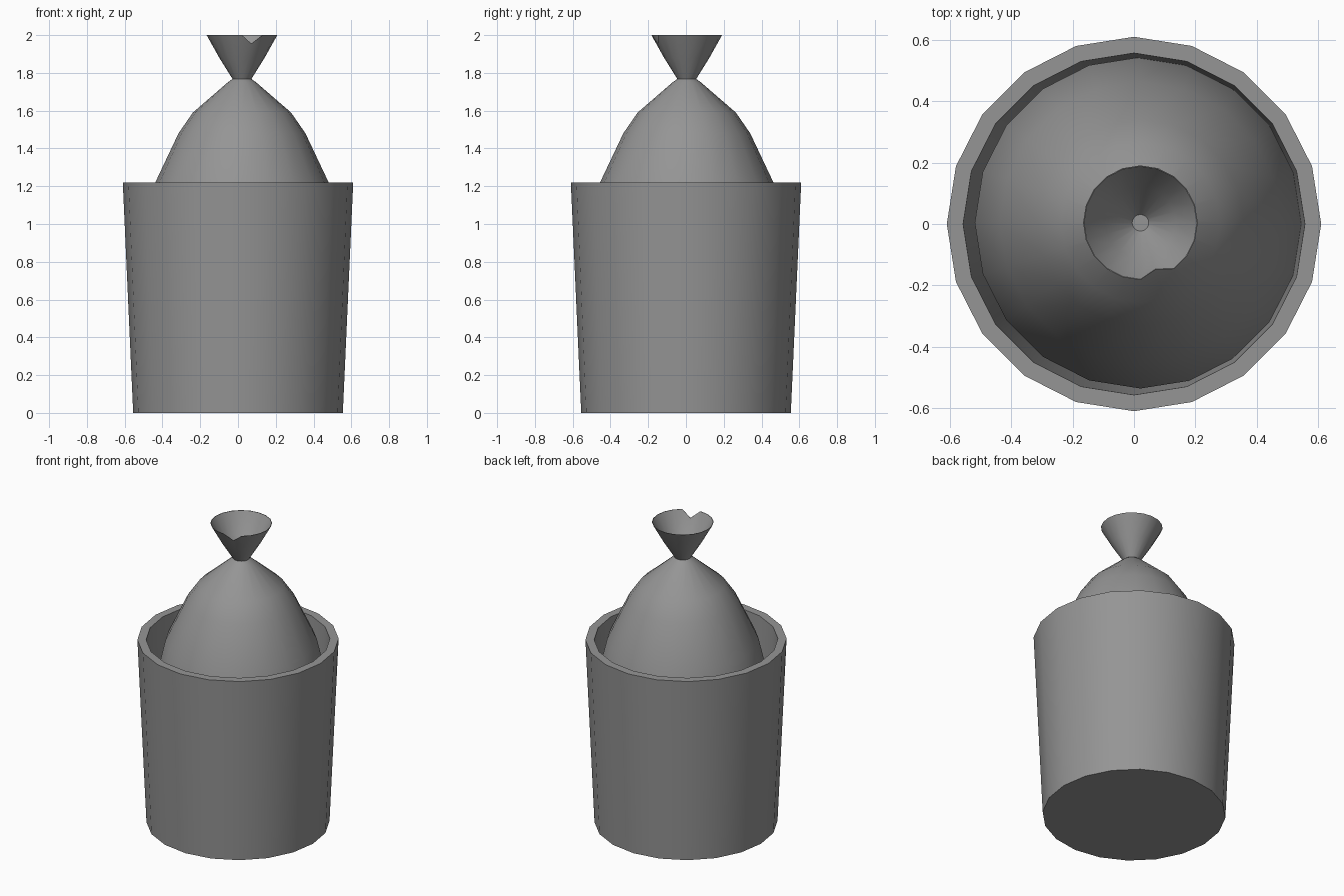
import bpy, bmesh, math

if "Cube" in bpy.data.objects:
    bpy.data.objects.remove(bpy.data.objects["Cube"])

SIDES = 20


def lathe(name, profile, centre=(0, 0), smooth=30, edit=None):
    """Spin a closed (radius, z) profile about z; its first and last rings are capped."""
    bm = bmesh.new()
    rings = []
    for r, z in profile:
        rings.append([bm.verts.new((centre[0] + r * math.cos(2 * math.pi * i / SIDES),
                                    centre[1] + r * math.sin(2 * math.pi * i / SIDES), z))
                      for i in range(SIDES)])
    for a, b in zip(rings, rings[1:]):
        for i in range(SIDES):
            j = (i + 1) % SIDES
            bm.faces.new((a[i], a[j], b[j], b[i]))
    bm.faces.new(rings[0][::-1])
    bm.faces.new(rings[-1])
    if edit:
        edit(rings)
    bmesh.ops.recalc_face_normals(bm, faces=bm.faces)
    mesh = bpy.data.meshes.new(name)
    bm.to_mesh(mesh)
    bm.free()
    obj = bpy.data.objects.new(name, mesh)
    bpy.context.collection.objects.link(obj)
    bpy.ops.object.select_all(action='DESELECT')
    obj.select_set(True)
    bpy.context.view_layer.objects.active = obj
    bpy.ops.object.shade_smooth_by_angle(angle=math.radians(smooth))
    return obj


# Tapered bin with a thick rim and an inner floor
bin_obj = lathe("bin", [(0.555, 0), (0.61, 1.22), (0.557, 1.22), (0.51, 0.06)])

# Tied sack: body, pinched neck, then the open flared mouth with its inner wall
CX, CY = 0.021, 0.004
sack = [(0.50, 0.08), (0.54, 0.87), (0.459, 1.22), (0.336, 1.48), (0.26, 1.59),
        (0.075, 1.75), (0.05, 1.768), (0.12, 1.88), (0.187, 2.0),
        (0.184, 2.0), (0.116, 1.88), (0.027, 1.772)]


# Notch torn in the front of the mouth: one rim corner pulled down
def notch(rings):
    for ring in rings[8:10]:
        v = ring[16]
        v.co.x = CX + (v.co.x - CX) * 0.86
        v.co.y = CY + (v.co.y - CY) * 0.86
        v.co.z = 1.955


sack_obj = lathe("sack", sack, (CX, CY), 50, notch)

# Dark grey plastic on both parts
grey = bpy.data.materials.new("dark_grey")
grey.diffuse_color = (0.3, 0.3, 0.3, 1)
grey.use_nodes = True
grey.node_tree.nodes["Principled BSDF"].inputs["Base Color"].default_value = grey.diffuse_color
for obj in (bin_obj, sack_obj):
    obj.data.materials.append(grey)
